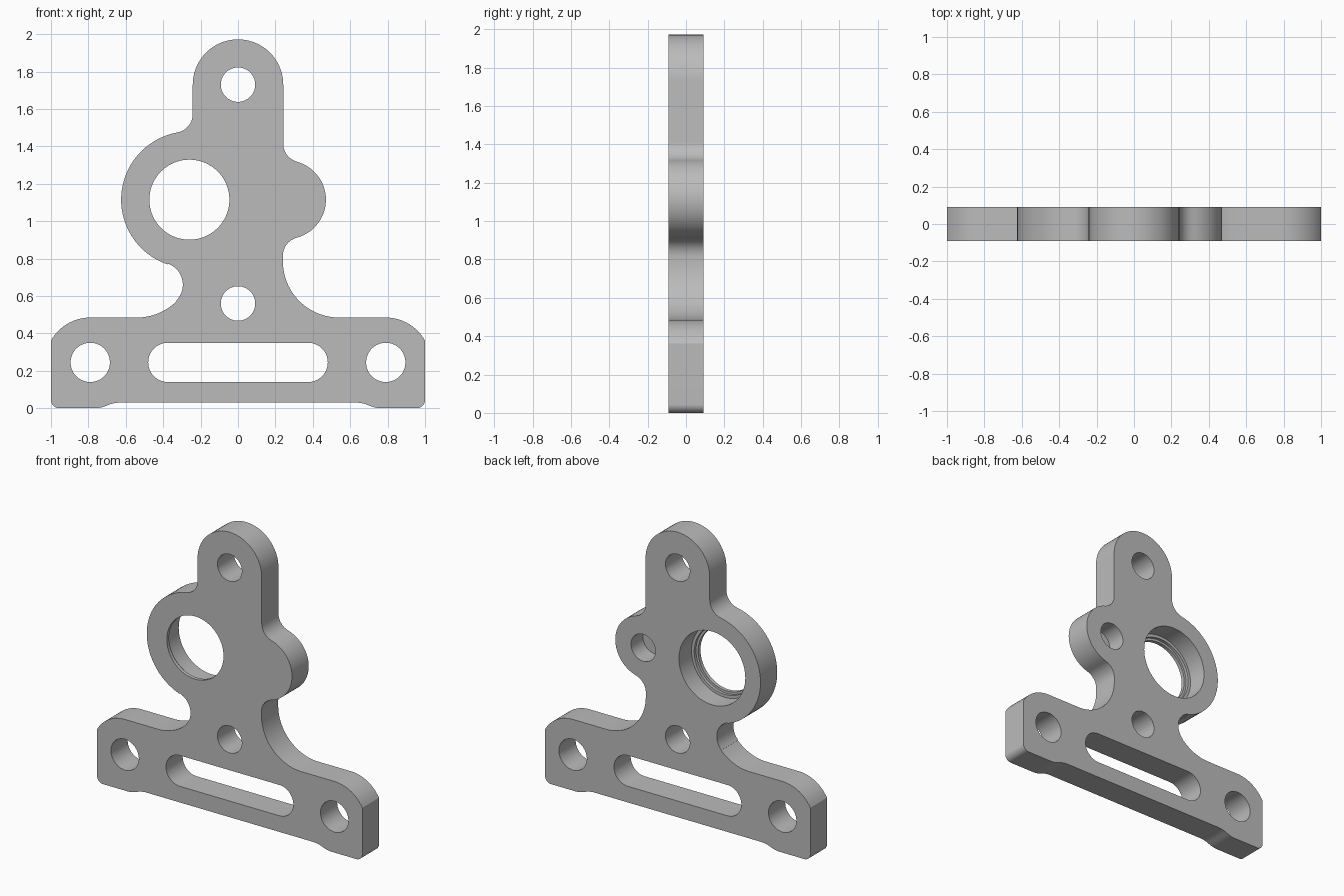
import bpy
import bmesh
from math import radians, cos, sin, ceil, pi

if "Cube" in bpy.data.objects:
    bpy.data.objects.remove(bpy.data.objects["Cube"], do_unlink=True)

HALF = 0.09          # half of the plate thickness
BASE_TOP = 0.485

grey = bpy.data.materials.new("plain grey")
grey.use_nodes = True
grey.diffuse_color = (0.5, 0.5, 0.5, 1)
grey.node_tree.nodes["Principled BSDF"].inputs["Base Color"].default_value = (0.5, 0.5, 0.5, 1)


def arc(cx, cz, r, start, end):
    """Points along an arc in the x-z plane, angles in degrees."""
    n = max(4, ceil(abs(end - start) / 5))
    angles = [radians(start + (end - start) * i / n) for i in range(n + 1)]
    return [(cx + r * cos(a), cz + r * sin(a)) for a in angles]


def outline(arcs):
    """Join arcs with straight lines, dropping doubled points."""
    pts = []
    for a in arcs:
        for p in arc(*a):
            if not pts or abs(p[0] - pts[-1][0]) + abs(p[1] - pts[-1][1]) > 0.004:
                pts.append(p)
    return pts


def loft(name, rings):
    """Solid through rings of points, each given as (points, y)."""
    bm = bmesh.new()
    loops = [[bm.verts.new((x, y, z)) for x, z in pts] for pts, y in rings]
    bm.faces.new(loops[0])
    bm.faces.new(loops[-1])
    for a, b in zip(loops, loops[1:]):
        for i in range(len(a)):
            j = (i + 1) % len(a)
            bm.faces.new((a[i], a[j], b[j], b[i]))
    bmesh.ops.recalc_face_normals(bm, faces=bm.faces)
    mesh = bpy.data.meshes.new(name)
    bm.to_mesh(mesh)
    bm.free()
    mesh.materials.append(grey)
    ob = bpy.data.objects.new(name, mesh)
    bpy.context.collection.objects.link(ob)
    return ob


def bore(name, x, z, steps):
    """Round cutter, stepped where several (radius, y) pairs are given."""
    return loft(name, [(arc(x, z, r, 0, 360)[:-1], y) for r, y in steps])


# Half of the base, from its top edge round to the underside (left of the front)
base_half = [
    (-0.79, 0.245, 0.24, 90, 151),
    (-0.955, 0.045, 0.045, 180, 270),
    (-0.77, 0.171, 0.171, 270, 294.2),
    (-0.63, -0.141, 0.171, 114.2, 90),
]
base_mirror = [(-x, z, r, 180 - b, 180 - a) for x, z, r, a, b in reversed(base_half)]

# Whole plate outline, anticlockwise from the rounded top
plate_arcs = [
    (0, 1.73, 0.242, 0, 180),               # top lug
    (-0.342, 1.573, 0.1, 0, -80),           # fillet into big lobe
    (-0.26, 1.115, 0.365, 100, 251.2),      # big lobe
    (-0.415, 0.66, 0.12, 71.2, -45),        # waist
    (-0.54, BASE_TOP + 0.3, 0.3, -45, -90),
    *base_half,
    *base_mirror,
    (0.54, BASE_TOP + 0.3, 0.3, 270, 180),  # sweep up from base
    (0.34, 0.815, 0.1, 180, 105),
    (0.26, 1.115, 0.21, -75, 75),           # small lobe
    (0.342, 1.4145, 0.1, 255, 180),
]
profile = outline(plate_arcs)
plate = loft("mounting_plate", [(profile, -HALF), (profile, HALF)])

# Openings
OUT = HALF + 0.05
cutters = [
    bore(f"hole_cutter_{i}", x, z, [(r, -OUT), (r, OUT)])
    for i, (x, z, r) in enumerate([
        (0, 1.73, 0.092), (0, 0.56, 0.092),
        (-0.79, 0.245, 0.105), (0.79, 0.245, 0.105)])
]
slot = outline([(0.375, 0.245, 0.105, -90, 90), (-0.375, 0.245, 0.105, 90, 270)])
cutters.append(loft("slot_cutter", [(slot, -OUT), (slot, OUT)]))

# Stepped bearing seat and blind hole, both open at the back
lip, ledge = -HALF + 0.025, -HALF + 0.045
cutters.append(bore("bearing_seat_cutter", -0.26, 1.115, [
    (0.214, -OUT), (0.214, lip), (0.23, lip), (0.23, ledge),
    (0.25, ledge), (0.25, OUT)]))
cutters.append(bore("blind_hole_cutter", 0.26, 1.115, [(0.092, -0.04), (0.092, OUT)]))

for c in cutters:
    c.hide_render = True
    mod = plate.modifiers.new(c.name, "BOOLEAN")
    mod.operation = "DIFFERENCE"
    mod.solver = "EXACT"
    mod.object = c

# Bake the cuts and drop the cutters
bpy.context.view_layer.update()
graph = bpy.context.evaluated_depsgraph_get()
cut_mesh = bpy.data.meshes.new_from_object(plate.evaluated_get(graph))
plate.modifiers.clear()
plate.data = cut_mesh
cut_mesh.name = "mounting_plate"
for c in cutters:
    bpy.data.objects.remove(c, do_unlink=True)

bpy.ops.object.select_all(action="DESELECT")
plate.select_set(True)
bpy.context.view_layer.objects.active = plate
bpy.ops.object.shade_smooth_by_angle(angle=pi / 6)
